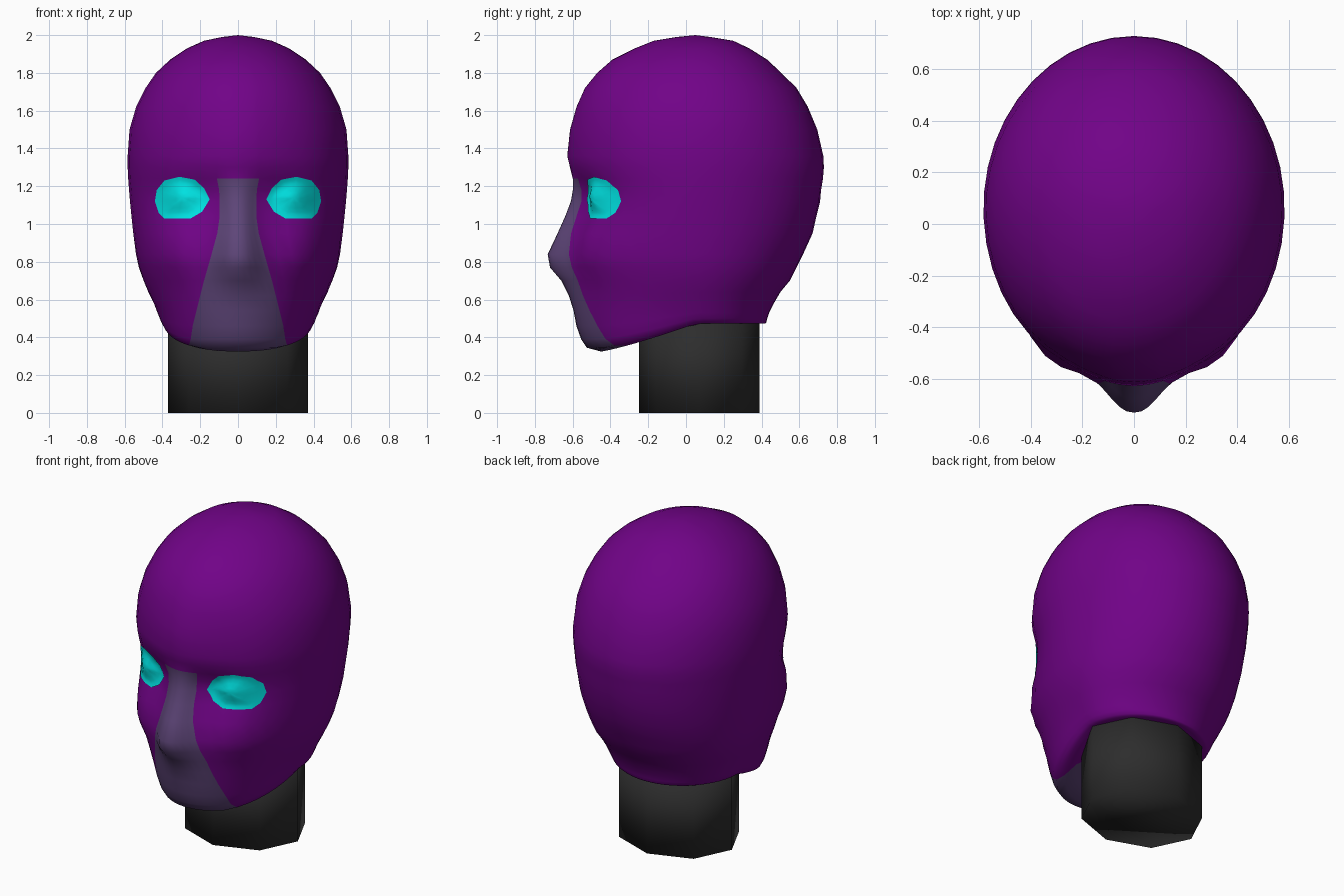
import bpy, bmesh, math
from mathutils import Vector
from mathutils.bvhtree import BVHTree

if "Cube" in bpy.data.objects:
    bpy.data.objects.remove(bpy.data.objects["Cube"])


def material(name, rgb):
    m = bpy.data.materials.new(name)
    m.diffuse_color = (*rgb, 1)
    m.use_nodes = True
    m.node_tree.nodes["Principled BSDF"].inputs["Base Color"].default_value = m.diffuse_color
    return m


purple = material("purple", (0.165, 0.001, 0.245))
mauve = material("mauve", (0.112, 0.06, 0.19))
cyan = material("cyan", (0.0, 0.82, 0.82))
charcoal = material("charcoal", (0.026, 0.026, 0.026))


def finish(bm, name, mats, angle):
    bmesh.ops.recalc_face_normals(bm, faces=bm.faces)
    me = bpy.data.meshes.new(name)
    bm.to_mesh(me)
    bm.free()
    ob = bpy.data.objects.new(name, me)
    bpy.context.collection.objects.link(ob)
    for m in mats:
        me.materials.append(m)
    bpy.context.view_layer.objects.active = ob
    ob.select_set(True)
    bpy.ops.object.shade_smooth_by_angle(angle=math.radians(angle))
    ob.select_set(False)
    return ob


# Head rings: front z, back z, front y, back y, half width
UPPER = [
    (1.99, 1.99, -.05, .13, .085), (1.97, 1.97, -.17, .25, .18),
    (1.93, 1.93, -.27, .335, .27), (1.87, 1.87, -.39, .43, .36),
    (1.80, 1.80, -.47, .505, .435), (1.72, 1.72, -.535, .585, .49),
    (1.62, 1.62, -.58, .645, .54), (1.50, 1.50, -.615, .695, .575),
    (1.36, 1.36, -.63, .727, .585), (1.30, 1.30, -.615, .73, .585),
]
# Face rings add: nose height, half width of the centre strip
LOWER = [
    (1.24, 1.24, -.59, .725, .582, .01, .112),
    (1.18, 1.18, -.565, .715, .578, .035, .10),
    (1.12, 1.12, -.56, .71, .573, .05, .097),
    (1.04, 1.04, -.565, .69, .565, .075, .097),
    (.95, .95, -.58, .67, .555, .10, .11),
    (.84, .84, -.605, .62, .54, .127, .14),
    (.77, .77, -.615, .585, .525, .105, .16),
    (.70, .70, -.61, .55, .50, .05, .18),
    (.62, .64, -.605, .50, .475, .015, .20),
    (.54, .58, -.595, .465, .445, 0, .22),
    (.46, .53, -.58, .44, .425, 0, .24),
    (.39, .50, -.555, .43, .41, 0, .25),
    (.345, .48, -.525, .425, .395, 0, .26),
    (.325, .472, -.45, .42, .375, 0, .26),
    (.335, .472, -.36, .40, .33, 0, .25),
    (.385, .475, -.20, .30, .22, 0, .17),
]
RINGS = [r + (0, r[4] * .19) for r in UPPER] + LOWER
STRIP, REST, CY = 5, 20, .06


def bump(x, z, cx, cz, s):
    return math.exp(-((x - cx) ** 2 + (z - cz) ** 2) / (s * s))


def ring_points(zf, zb, yf, yb, w, nose, edge):
    a0 = math.asin(edge / w)
    angles = [math.asin(edge * i / STRIP / w) for i in range(STRIP)]
    angles += [a0 + (math.pi - a0) * i / REST for i in range(REST + 1)]
    nose_width = max(.085, min(.12, .12 - (zf - .9) * .16))
    half = []
    for a in angles:
        x, c = w * math.sin(a), math.cos(a)
        y = CY - (CY - yf) * c if c > 0 else CY - (yb - CY) * c
        z = zf + (zb - zf) * min(1, max(0, (y + .45) / .5)) ** 1.2
        if c > 0:
            y -= nose * math.exp(-(x / nose_width) ** 2.4)   # nose ridge
            y += .035 * bump(x, z, .22, 1.13, .11)           # eye socket
            y += .022 * c * bump(x, z, .28, 1.42, .17)       # temple
            y -= .075 * c ** .5 * bump(x, z, .36, .88, .15)  # cheek
        half.append((x, y, z))
    return half + [(-x, y, z) for x, y, z in half[-2:0:-1]]


bm = bmesh.new()
rows = [[bm.verts.new(p) for p in ring_points(*r)] for r in RINGS]
n = len(rows[0])
crown = bm.verts.new((0, .05, 2.0))
for j in range(n):
    bm.faces.new((crown, rows[0][j], rows[0][(j + 1) % n]))
for i in range(len(rows) - 1):
    for j in range(n):
        k = (j + 1) % n
        f = bm.faces.new((rows[i][j], rows[i + 1][j], rows[i + 1][k], rows[i][k]))
        # centre strip runs from the brow down the nose and under the chin
        if i >= len(UPPER) and (j < STRIP or j >= n - STRIP):
            f.material_index = 1
bm.faces.new(rows[-1])
surface = BVHTree.FromBMesh(bm)
finish(bm, "head", [purple, mauve], 60)

# Eyes: outline laid on the head, with a raised lens in the middle
OUTLINE = [(.15, 1.13), (.18, 1.19), (.23, 1.235), (.31, 1.25), (.39, 1.23),
           (.43, 1.18), (.44, 1.12), (.42, 1.06), (.39, 1.03), (.25, 1.03), (.19, 1.065)]
EX, EZ = .295, 1.14


def eye_point(x, z, s, side):
    hit = surface.ray_cast(Vector((x, -2, z)), Vector((0, 1, 0)))[0]
    lens = .045 * (1 + math.cos(math.pi * min(1, s / .95))) / 2
    return (side * x, hit.y - .006 - lens, z)


def eye(name, side):
    bm = bmesh.new()
    loop = []
    for i, (x, z) in enumerate(OUTLINE):
        x2, z2 = OUTLINE[(i + 1) % len(OUTLINE)]
        loop += [(x, z), ((x + x2) / 2, (z + z2) / 2)]
    m = len(loop)
    rings = []
    for s in (1, .85, .7, .5, .25):
        rings.append([bm.verts.new(eye_point(EX + (x - EX) * s, EZ + (z - EZ) * s, s, side))
                      for x, z in loop])
    centre = bm.verts.new(eye_point(EX, EZ, 0, side))
    for a, b in zip(rings, rings[1:]):
        for j in range(m):
            k = (j + 1) % m
            bm.faces.new((a[j], a[k], b[k], b[j]))
    for j in range(m):
        bm.faces.new((rings[-1][j], rings[-1][(j + 1) % m], centre))
    # keep the open patch facing forward
    ob = finish(bm, name, [cyan], 80)
    if ob.data.polygons[-1].normal.y > 0:
        ob.data.flip_normals()


eye("left_eye", 1)
eye("right_eye", -1)

# Neck: softly shaded eight-sided column with corners on its axes
bm = bmesh.new()
corners = [(.37 * math.sin(a), .07 - .32 * math.cos(a))
           for a in (math.pi * i / 4 for i in range(8))]
low = [bm.verts.new((x, y, 0)) for x, y in corners]
top = [bm.verts.new((x, y, .5)) for x, y in corners]
for j in range(8):
    k = (j + 1) % 8
    bm.faces.new((low[j], low[k], top[k], top[j]))
bm.faces.new(low)
bm.faces.new(top)
finish(bm, "neck", [charcoal], 180)
